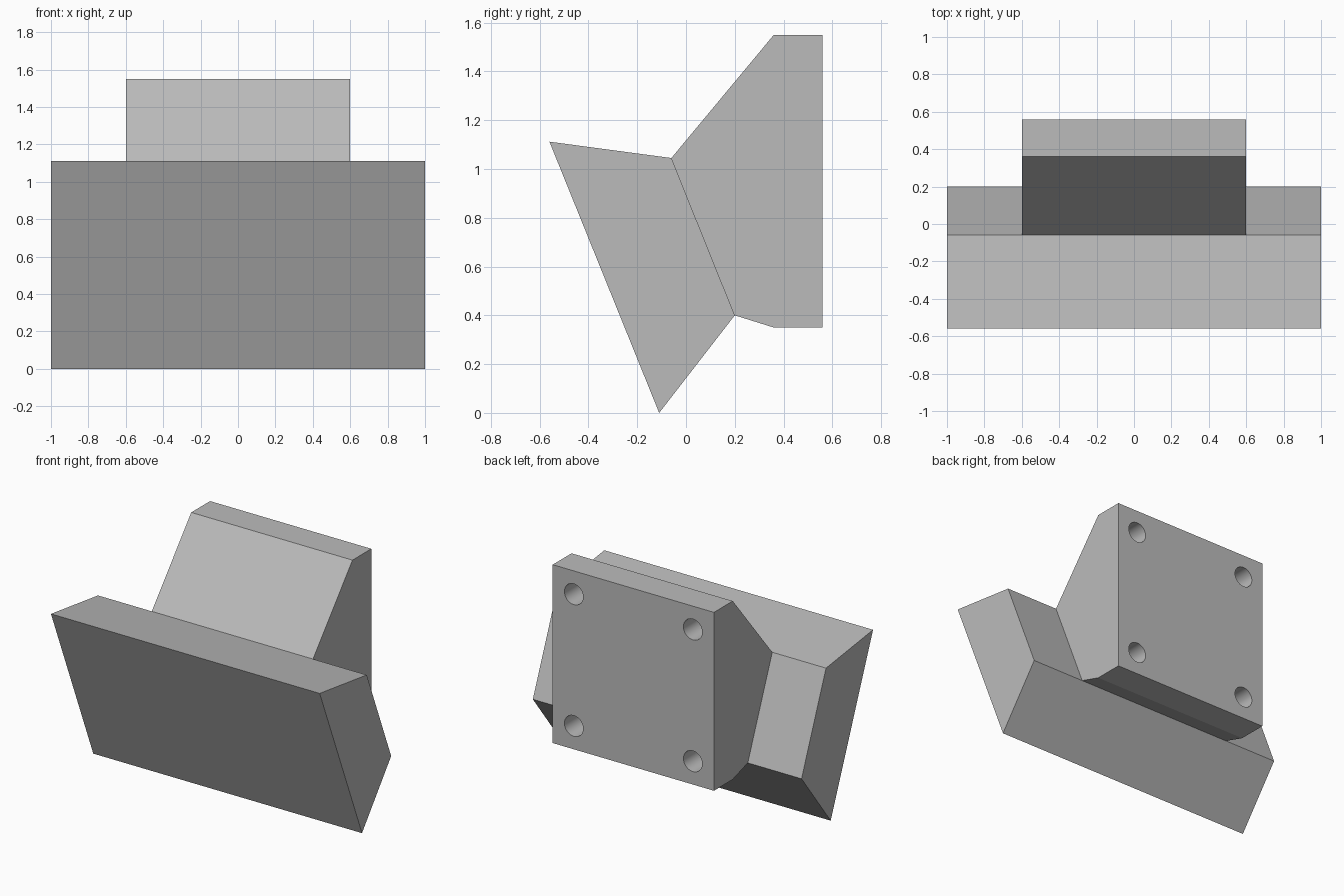
import bpy, bmesh, math
from mathutils import Matrix

cube = bpy.data.objects.get("Cube")
if cube:
    bpy.data.objects.remove(cube, do_unlink=True)

grey = bpy.data.materials.new("plain_grey")
grey.use_nodes = True
colour = (0.5, 0.5, 0.5, 1)
grey.diffuse_color = colour
grey.node_tree.nodes["Principled BSDF"].inputs["Base Color"].default_value = colour


def add_object(name, bm):
    bmesh.ops.recalc_face_normals(bm, faces=bm.faces)
    mesh = bpy.data.meshes.new(name)
    bm.to_mesh(mesh)
    bm.free()
    mesh.materials.append(grey)
    obj = bpy.data.objects.new(name, mesh)
    bpy.context.collection.objects.link(obj)
    return obj


def extrude_profile(name, profile, half_width):
    """Side profile (y, z) extruded along x, centred on x = 0."""
    bm = bmesh.new()
    face = bm.faces.new([bm.verts.new((-half_width, y, z)) for y, z in profile])
    ext = bmesh.ops.extrude_face_region(bm, geom=[face])["geom"]
    verts = [v for v in ext if isinstance(v, bmesh.types.BMVert)]
    bmesh.ops.translate(bm, vec=(2 * half_width, 0, 0), verts=verts)
    return add_object(name, bm)


# Tilted front plate and the mounting block behind it share a seam
seam_top, seam_bottom = (-0.06, 1.045), (0.2, 0.4)
extrude_profile("front_plate", [(-0.56, 1.112), seam_top, seam_bottom, (-0.11, 0)], 1.0)
block = extrude_profile("mounting_block", [
    seam_top, (0.36, 1.55), (0.56, 1.55), (0.56, 0.35), (0.36, 0.35), seam_bottom], 0.6)

# Four blind screw holes in the back face
radius, depth, offset, back_y, centre_z = 0.07, 0.2, 0.443, 0.56, 0.95
bm = bmesh.new()
for sx in (-1, 1):
    for sz in (-1, 1):
        place = Matrix.Translation((sx * offset, back_y, centre_z + sz * offset))
        bmesh.ops.create_cone(bm, cap_ends=True, segments=32, radius1=radius, radius2=radius,
                              depth=2 * depth, matrix=place @ Matrix.Rotation(math.pi / 2, 4, 'X'))
for face in bm.faces:
    face.smooth = len(face.verts) == 4
cutter = add_object("screw_hole_cutter", bm)
cutter.hide_render = True
cutter.hide_viewport = True
cutter.display_type = 'WIRE'

holes = block.modifiers.new("screw_holes", 'BOOLEAN')
holes.operation = 'DIFFERENCE'
holes.solver = 'EXACT'
holes.object = cutter
